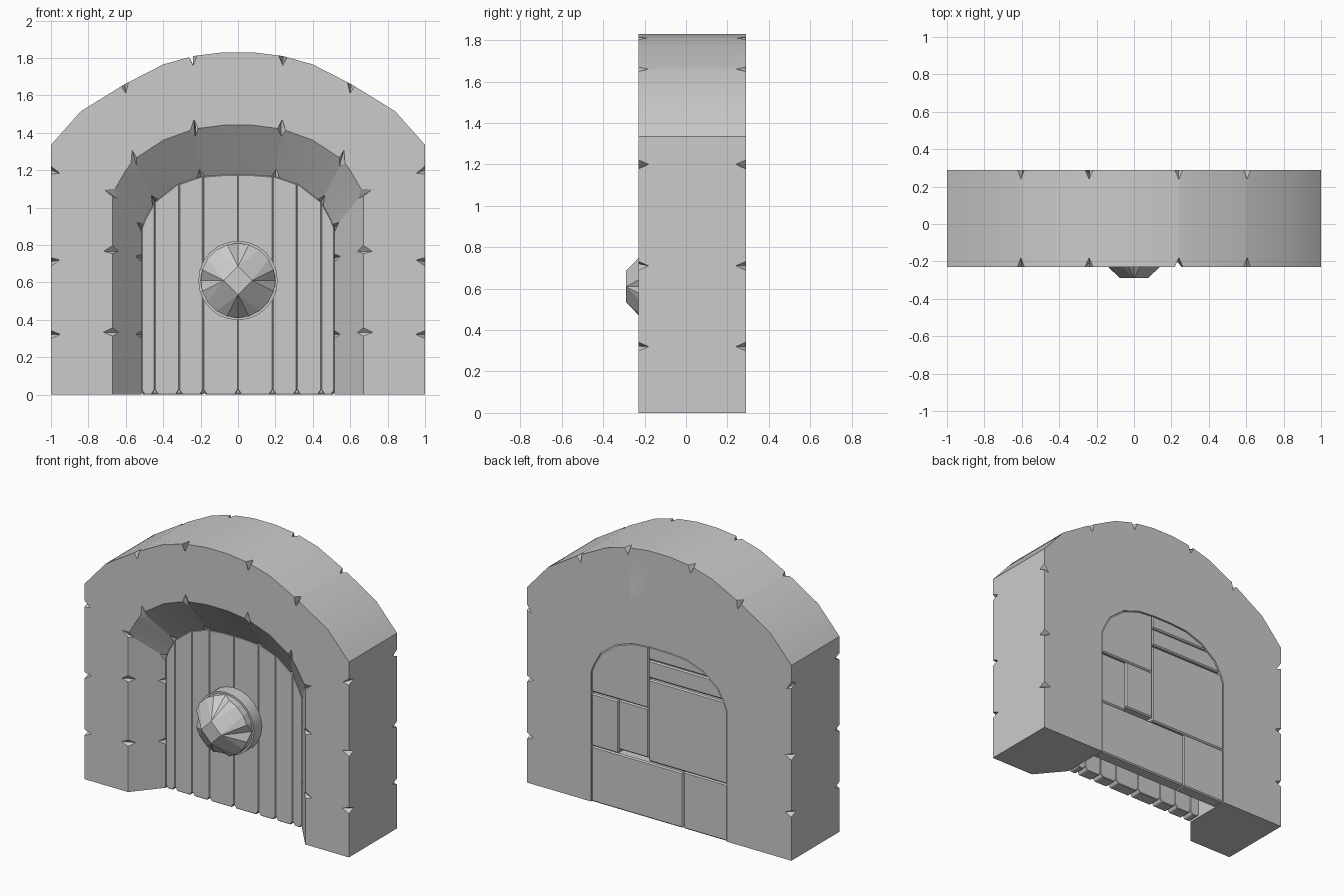
import bpy, bmesh, math
from mathutils import Vector

if "Cube" in bpy.data.objects:
    bpy.data.objects.remove(bpy.data.objects["Cube"])

FRONT, DEEP, BACK = -0.23, -0.045, 0.29

# Joint stations up the right half: outer, front inner, deep inner (x, z), back fold
ST = [
    ((1, 0), (.67, 0), (.515, 0), (.67, 0)),
    ((1, .32), (.67, .335), (.515, .32), (.67, .32)),
    ((1, .71), (.67, .775), (.515, .73), (.67, .72)),
    ((1, 1.2), (.67, 1.08), (.515, .89), (.67, .89)),
    ((1, 1.335), (.64, 1.13), (.495, .94), (.64, 1.0)),
    ((.84, 1.515), (.605, 1.19), (.47, .985), (.58, 1.13)),
    ((.605, 1.66), (.56, 1.255), (.445, 1.03), (.51, 1.28)),
    ((.4, 1.765), (.4, 1.36), (.33, 1.12), (.36, 1.4)),
    ((.24, 1.81), (.235, 1.42), (.2, 1.165), (.22, 1.45)),
    ((.08, 1.83), (.08, 1.44), (.07, 1.175), (.075, 1.46)),
]


def finish(name, bm, bevel=0, smooth=True):
    bmesh.ops.remove_doubles(bm, verts=bm.verts, dist=1e-5)
    bmesh.ops.recalc_face_normals(bm, faces=bm.faces)
    me = bpy.data.meshes.new(name)
    bm.to_mesh(me)
    bm.free()
    ob = bpy.data.objects.new(name, me)
    bpy.context.collection.objects.link(ob)
    if bevel:
        m = ob.modifiers.new("edge", 'BEVEL')
        m.width, m.segments, m.limit_method = bevel, 1, 'ANGLE'
        m.angle_limit = math.radians(50)
    if smooth:
        bpy.ops.object.select_all(action='DESELECT')
        ob.select_set(True)
        bpy.context.view_layer.objects.active = ob
        bpy.ops.object.shade_smooth_by_angle(angle=math.radians(25))
    return ob


def section(s):
    """Corner loop of a joint, in 3D"""
    o, f, d, b = s
    pts = [(o, FRONT), (f, FRONT), (d, DEEP), (d, BACK), (b, BACK), (o, BACK)]
    return [Vector((p[0], y, p[1])) for p, y in pts]


def flip(s):
    return tuple((-p[0], p[1]) for p in s)


def stone(name, stations, chip_first=True):
    """Loft a stone between joints; its corners are chipped at both ends"""
    secs = [section(s) for s in stations]
    n, last = 6, len(secs) - 1
    chipped = (0, 1, 2, 5)
    bm = bmesh.new()
    loops = []
    for k, sec in enumerate(secs):
        other = secs[min(k + 1, last)] if k < last else secs[k - 1]
        end = (k == 0 and chip_first) or k == last
        loop = []
        for i, p in enumerate(sec):
            a = (sec[i - 1] - p).normalized() * .05
            c = (sec[(i + 1) % n] - p).normalized() * .05
            inward = (other[i] - p).normalized() * .022
            mid = p + inward if end and i in chipped else p
            loop += [bm.verts.new(q) for q in (p + a, mid, p + c)]
        loops.append(loop)
    m = len(loops[0])
    for a, b in zip(loops, loops[1:]):
        for i in range(m):
            j = (i + 1) % m
            bm.faces.new((a[i], a[j], b[j], b[i]))
    caps = [bm.faces.new(loops[0]), bm.faces.new(loops[-1])]
    bmesh.ops.triangulate(bm, faces=caps)
    return finish(name, bm)


# Pillar stones, arch stones and keystone
for side, fn in (("right", lambda s: s), ("left", flip)):
    pts = [fn(s) for s in ST]
    for i in range(3):
        stone(f"pillar_stone_{side}_{i + 1}", pts[i:i + 2], i > 0)
    stone(f"arch_shoulder_{side}", pts[3:7])
    stone(f"arch_stone_{side}", pts[6:9])
stone("keystone", [ST[8], ST[9], flip(ST[9]), flip(ST[8])])

# Outline of the arched opening
half = [ST[0][2]] + [s[2] for s in ST[3:]]
OPENING = half + [(-x, z) for x, z in reversed(half)]


def fill_piece(name, y0, y1, planes, bevel):
    """Prism of the opening, trimmed by planes (point xz, outward normal xz)"""
    bm = bmesh.new()
    f = bm.faces.new([bm.verts.new((x, y0, z)) for x, z in OPENING])
    g = bmesh.ops.extrude_face_region(bm, geom=[f])
    for v in g["geom"]:
        if isinstance(v, bmesh.types.BMVert):
            v.co.y = y1
    for (px, pz), (nx, nz) in planes:
        r = bmesh.ops.bisect_plane(
            bm, geom=bm.verts[:] + bm.edges[:] + bm.faces[:], dist=1e-6,
            plane_co=(px, 0, pz), plane_no=(nx, 0, nz), clear_outer=True)
        cut = [e for e in r["geom_cut"] if isinstance(e, bmesh.types.BMEdge)]
        if cut:
            bmesh.ops.holes_fill(bm, edges=[e for e in bm.edges if e.is_boundary], sides=0)
    return finish(name, bm, bevel, smooth=False)


# Door planks with nicked lower corners
edges = [-.516, -.445, -.315, -.185, 0, .185, .315, .445, .516]
for i, (a, b) in enumerate(zip(edges, edges[1:])):
    fill_piece(f"door_plank_{i + 1}", DEEP, .04, [
        ((a, 0), (-1, 0)), ((b, 0), (1, 0)),
        ((a, .025), (-.025, -.016)), ((b, .025), (.025, -.016))], .004)

# Masonry blocks closing the back: x0, x1, z0, z1
blocks = [(-.18, .52, -.01, .38), (-.52, -.18, -.01, .39), (.31, .52, .38, .74),
          (.083, .31, .41, .75), (.083, .52, .75, 1.3), (-.52, .083, .39, .95),
          (-.52, .083, .96, 1.08), (-.52, .083, 1.085, 1.3)]
for i, (x0, x1, z0, z1) in enumerate(blocks):
    fill_piece(f"back_block_{i + 1}", .2, BACK - .003, [
        ((x0, 0), (-1, 0)), ((x1, 0), (1, 0)),
        ((0, z0), (0, -1)), ((0, z1), (0, 1))], .008)

# Round boss: base disc
KZ = .61


def polar(r, deg, y):
    t = math.radians(deg)
    return (r * math.cos(t), y, KZ + r * math.sin(t))


def ring(bm, r, angs, y):
    return [bm.verts.new(polar(r, a, y)) for a in angs]


def bridge(bm, a, b):
    for i in range(len(a)):
        j = (i + 1) % len(a)
        bm.faces.new((a[i], a[j], b[j], b[i]))


bm = bmesh.new()
angs = [i * 15 for i in range(24)]
lo, hi = ring(bm, .212, angs, DEEP), ring(bm, .212, angs, -.13)
bridge(bm, lo, hi)
bm.faces.new(lo)
bm.faces.new(hi)
finish("boss_base", bm)

# Faceted boss face: four pads split by V grooves around a diamond
bm = bmesh.new()
steps = [0, 17, 35, 55, 73]
angs = [q * 90 + s for q in range(4) for s in steps]
base = ring(bm, .2, angs, -.12)
rim = [bm.verts.new(polar(.2, a, -.135 if a % 90 == 0 else -.178)) for a in angs]
dia = ring(bm, .075, [0, 90, 180, 270], -.29)
bridge(bm, base, rim)
bm.faces.new(base)
bm.faces.new(dia)
for q in range(4):
    c, d = dia[q], dia[(q + 1) % 4]
    r = rim[q * 5:q * 5 + 5]
    bm.faces.new((c, rim[q * 5 - 1], r[0]))
    bm.faces.new((c, r[0], r[1]))
    bm.faces.new((c, r[1], r[2]))
    bm.faces.new((c, r[2], r[3], d))
    bm.faces.new((d, r[3], r[4]))
finish("boss_face", bm, smooth=False)
